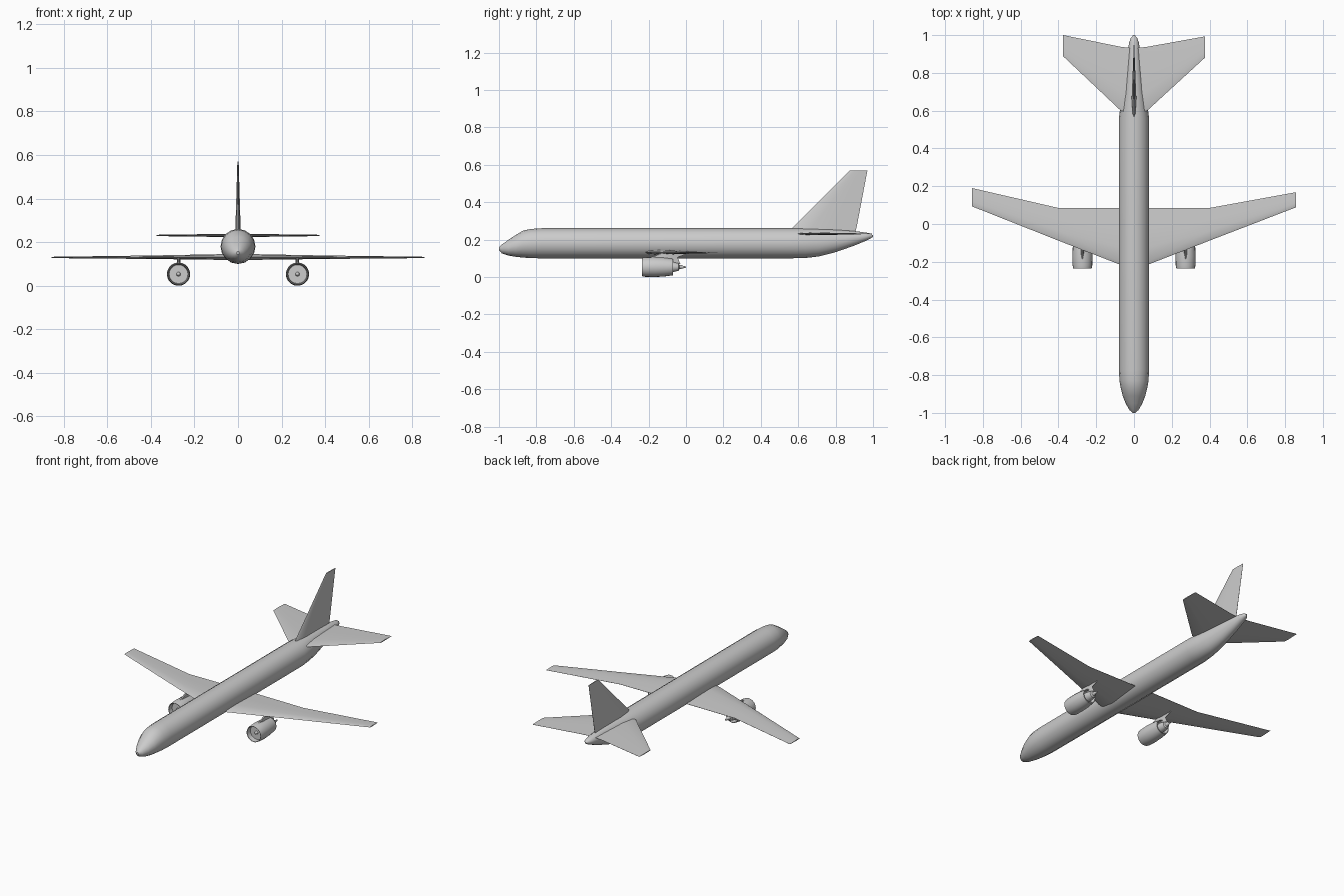
import bpy, bmesh, math

if "Cube" in bpy.data.objects:
    bpy.data.objects.remove(bpy.data.objects["Cube"])


def make(name, rings, angle=35):
    """Skin a list of equal-length point rings, cap both ends."""
    bm = bmesh.new()
    loops = [[bm.verts.new(p) for p in r] for r in rings]
    n = len(loops[0])
    for a, b in zip(loops, loops[1:]):
        for i in range(n):
            j = (i + 1) % n
            bm.faces.new((a[i], a[j], b[j], b[i]))
    bm.faces.new(loops[0])
    bm.faces.new(loops[-1])
    bmesh.ops.remove_doubles(bm, verts=bm.verts, dist=1e-5)
    bmesh.ops.recalc_face_normals(bm, faces=bm.faces)
    mesh = bpy.data.meshes.new(name)
    bm.to_mesh(mesh)
    bm.free()
    ob = bpy.data.objects.new(name, mesh)
    bpy.context.collection.objects.link(ob)
    bpy.ops.object.select_all(action='DESELECT')
    ob.select_set(True)
    bpy.context.view_layer.objects.active = ob
    bpy.ops.object.shade_smooth_by_angle(angle=math.radians(angle))
    return ob


def ellipse(x, y, z, rx, rz, n):
    return [(x + rx * math.cos(2 * math.pi * i / n), y,
             z + rz * math.sin(2 * math.pi * i / n)) for i in range(n)]


# thin aerofoil outline: (fraction of chord, fraction of half thickness)
FOIL = [(0, 0), (.06, .6), (.3, 1), (.65, .6), (1, .06),
        (1, -.06), (.65, -.6), (.3, -1), (.06, -.6)]


def foil_flat(x, lead, trail, z, t):
    return [(x, lead + c * (trail - lead), z + h * t) for c, h in FOIL]


def foil_upright(z, lead, trail, t, x=0):
    return [(x + h * t, lead + c * (trail - lead), z) for c, h in FOIL]


# fuselage stations: y, half width, top z, bottom z
BODY = [(-1, .006, .158, .143), (-.985, .024, .174, .127), (-.95, .044, .198, .115),
        (-.91, .06, .225, .108), (-.87, .07, .249, .104), (-.83, .077, .257, .101),
        (-.77, .08, .261, .1), (.56, .08, .261, .1), (.64, .07, .26, .102),
        (.71, .06, .258, .11), (.8, .047, .254, .133), (.9, .034, .246, .168),
        (.96, .026, .238, .193), (.985, .017, .233, .205), (1, .004, .223, .215)]
make("fuselage", [ellipse(0, y, (t + b) / 2, w, (t - b) / 2, 16) for y, w, t, b in BODY])

# tail fin
make("tail_fin", [foil_upright(.24, .545, .905, .013), foil_upright(.265, .57, .912, .012),
                  foil_upright(.57, .875, .97, .003)])

# lathe profile of an engine: y, radius
ENGINE = [(-.225, 0), (-.215, .007), (-.205, .01), (-.205, .043), (-.233, .046),
          (-.235, .049), (-.22, .052), (-.17, .0535), (-.12, .051), (-.07, .044),
          (-.07, .04), (-.1, .038), (-.1, .028), (-.07, .027), (-.04, .02),
          (-.035, .012), (0, .003), (0, 0)]

# left and right parts, with slightly different tips on each side
for side, s, wing_tip, tail_tip in (("left", -1, (.093, .19), (.888, 1)),
                                    ("right", 1, (.088, .168), (.88, .993))):
    make(side + "_wing", [foil_flat(0, -.24, .085, .132, .014),
                          foil_flat(s * .08, -.213, .085, .132, .013),
                          foil_flat(s * .4, -.088, .085, .131, .008),
                          foil_flat(s * .857, *wing_tip, .13, .003)])
    make(side + "_tailplane", [foil_flat(0, .58, .93, .231, .007),
                               foil_flat(s * .07, .6, .938, .231, .007),
                               foil_flat(s * .375, *tail_tip, .231, .003)])
    ex = s * .273
    make(side + "_engine", [ellipse(ex, y, .0535, r, r, 20) for y, r in ENGINE])
    make(side + "_pylon", [foil_upright(.07, -.18, -.03, .007, ex),
                           foil_upright(.105, -.19, -.045, .008, ex),
                           foil_upright(.13, -.13, .02, .008, ex)])
